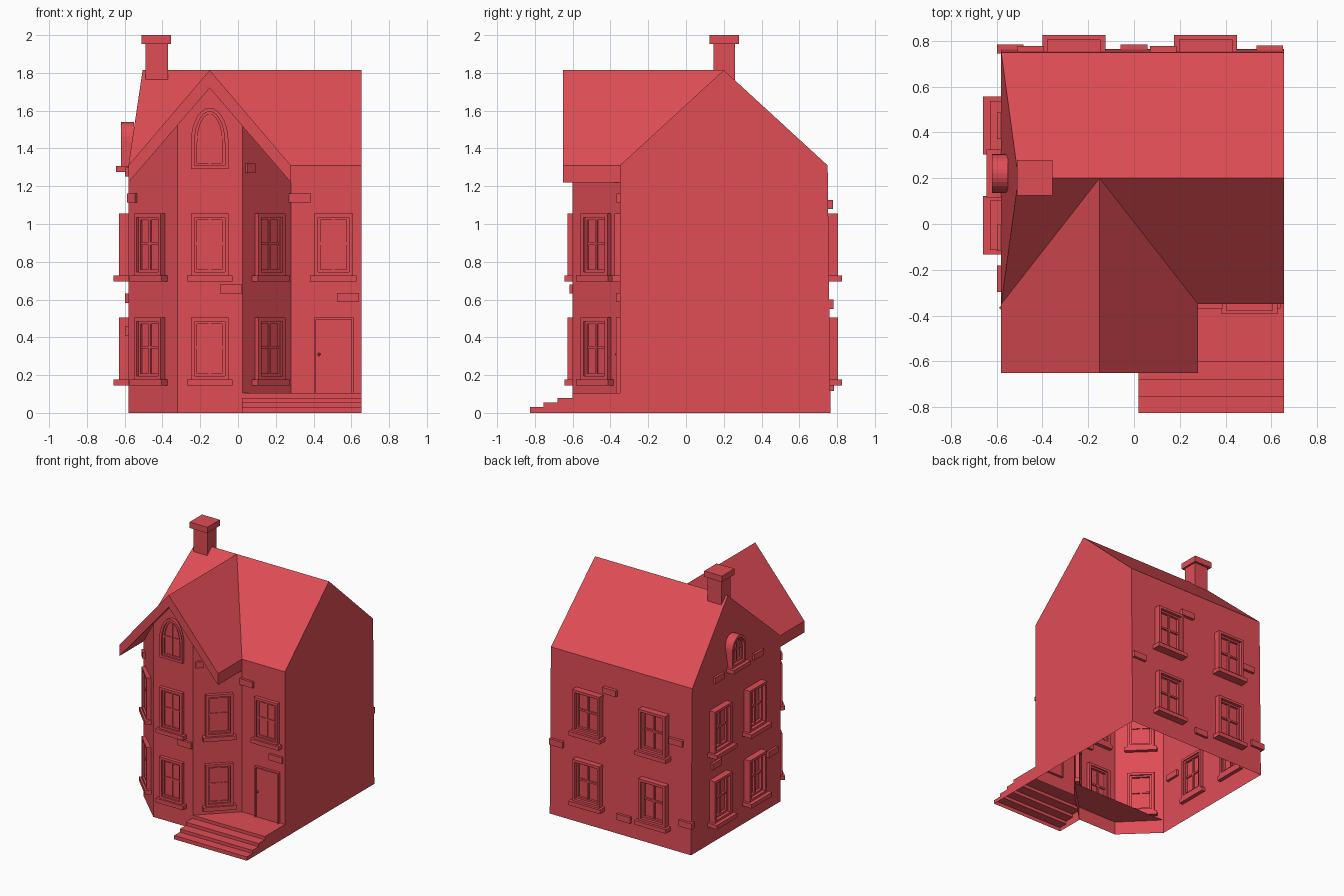
import bpy, bmesh
from math import radians, cos, sin, pi
from mathutils import Matrix, Vector

cube = bpy.data.objects.get("Cube")
if cube:
    bpy.data.objects.remove(cube)

RED = (0.74, 0.074, 0.091, 1)
red = bpy.data.materials.new("brick red")
red.use_nodes = True
red.diffuse_color = RED
red.node_tree.nodes["Principled BSDF"].inputs["Base Color"].default_value = RED


def finish(name, bm, matrix=None):
    bmesh.ops.remove_doubles(bm, verts=bm.verts, dist=0.0001)
    bmesh.ops.recalc_face_normals(bm, faces=bm.faces)
    mesh = bpy.data.meshes.new(name)
    bm.to_mesh(mesh)
    bm.free()
    mesh.materials.append(red)
    obj = bpy.data.objects.new(name, mesh)
    if matrix:
        obj.matrix_world = matrix
    bpy.context.collection.objects.link(obj)
    return obj


def face(bm, *pts):
    bm.faces.new([bm.verts.new(p) for p in pts])


def box(bm, x0, x1, y0, y1, z0, z1):
    size = Matrix.Diagonal((x1 - x0, y1 - y0, z1 - z0, 1))
    mid = Matrix.Translation(((x0 + x1) / 2, (y0 + y1) / 2, (z0 + z1) / 2))
    bmesh.ops.create_cube(bm, size=1, matrix=mid @ size)


def on_wall(x, y, angle):
    """Local x runs along the wall, local -y points out of it."""
    return Matrix.Translation((x, y, 0)) @ Matrix.Rotation(radians(angle), 4, "Z")


# ---- house shell, open underneath ----
LEFT, RIGHT, FRONT, EAVE, RIDGE, RIDGE_Y = -0.58, 0.655, -0.35, 1.31, 1.815, 0.2
BAY_R, BAY_MID = 0.28, -0.15


def section(x, ridge_x):
    return [(x, FRONT, 0), (x, FRONT, EAVE), (ridge_x, RIDGE_Y, RIDGE),
            (x, 0.75, EAVE), (x, 0.765, 0)]


bm = bmesh.new()
a, b = section(LEFT, -0.505), section(RIGHT, RIGHT)
face(bm, *b)
face(bm, a[0], a[1], a[3], a[4])
face(bm, a[1], a[2], a[3])
for i in (1, 2, 3):
    face(bm, a[i], b[i], b[i + 1], a[i + 1])
face(bm, (BAY_R, FRONT, 0), b[0], b[1], (BAY_R, FRONT, EAVE))
finish("house_walls_and_roof", bm)

# ---- front bay walls ----
bay = [(LEFT, FRONT), (-0.32, -0.6), (0.025, -0.6), (BAY_R, FRONT)]


def under_roof(x):
    return 1.74 - 1.163 * abs(x - BAY_MID)


bm = bmesh.new()
for p, q in zip(bay, bay[1:]):
    top = [(*q, under_roof(q[0])), (*p, under_roof(p[0]))]
    if p[1] == q[1]:
        top.insert(1, (BAY_MID, p[1], under_roof(BAY_MID)))
    face(bm, (*p, 0), (*q, 0), *top)
finish("bay_walls", bm)

# ---- bay gable roof running back into the main ridge ----
chevron = [(LEFT, 1.22, FRONT), (LEFT, EAVE, FRONT), (BAY_MID, RIDGE, RIDGE_Y),
           (BAY_R, EAVE, FRONT), (BAY_R, 1.22, FRONT), (BAY_MID, 1.72, RIDGE_Y - 0.1)]
bm = bmesh.new()
fr = [(x, -0.65, z) for x, z, y in chevron]
bk = [(x, y, z) for x, z, y in chevron]
face(bm, *fr)
for i in range(6):
    j = (i + 1) % 6
    face(bm, fr[i], fr[j], bk[j], bk[i])
finish("bay_roof", bm)

# ---- chimney ----
bm = bmesh.new()
box(bm, -0.49, -0.37, 0.145, 0.26, 1.7, 1.955)
box(bm, -0.51, -0.355, 0.125, 0.28, 1.953, 2.0)
finish("chimney", bm)

# ---- porch floor and steps, open underneath ----
bm = bmesh.new()
STEP_L = 0.02
stairs = []
z = 0
for y, top in ((-0.825, 0.03), (-0.755, 0.055), (-0.68, 0.08), (-0.6, 0.105)):
    stairs += [(y, z), (y, top)]
    z = top
for (y0, z0), (y1, z1) in zip(stairs, stairs[1:]):
    face(bm, (STEP_L, y0, z0), (RIGHT, y0, z0), (RIGHT, y1, z1), (STEP_L, y1, z1))
face(bm, *[(STEP_L, *s) for s in stairs], (STEP_L, -0.6, 0))
face(bm, *[(RIGHT, *s) for s in stairs], (RIGHT, FRONT, z), (RIGHT, FRONT, 0))
face(bm, (RIGHT, -0.6, z), (RIGHT, FRONT, z), (LEFT + 0.01, FRONT, z), (-0.32, -0.6, z))
finish("porch_steps", bm)


# ---- windows and door ----
def outline(w, z0, z1, spring, inset):
    """Rectangle, or an arch when a spring height is given."""
    h = w / 2 - inset
    pts = [(-h, z0 + inset), (h, z0 + inset)]
    if spring is None:
        return pts + [(h, z1 - inset), (-h, z1 - inset)]
    rise = z1 - spring - inset
    return pts + [(h * cos(pi * i / 14), spring + rise * sin(pi * i / 14)) for i in range(15)]


def ring(bm, outer, inner, out, back):
    n = len(outer)
    loops = [[(x, y, z) for x, z in pts]
             for pts, y in ((outer, back), (outer, -out), (inner, -out), (inner, back))]
    for k in range(4):
        p, q = loops[k], loops[(k + 1) % 4]
        for i in range(n):
            j = (i + 1) % n
            face(bm, p[i], p[j], q[j], q[i])


def window(name, x, y, angle, w, z0, z1, proud=0.028, sill=0.043, spring=None):
    bm = bmesh.new()
    shape = [outline(w, z0, z1, spring, i) for i in (0, 0.02, 0.034)]
    ring(bm, shape[0], shape[1], proud, 0.03)
    ring(bm, shape[1], shape[2], proud * 0.5, 0.02)
    face(bm, *[(px, -0.004, pz) for px, pz in shape[1]])
    mid = z0 + (z1 - z0) * 0.52
    h = w / 2 - 0.03
    box(bm, -0.007, 0.007, -proud * 0.4, 0.01, z0 + 0.03, z1 - 0.03)
    box(bm, -h, h, -proud * 0.38, 0.01, mid - 0.007, mid + 0.007)
    if sill:
        s = w / 2 + 0.02
        box(bm, -s, s, -sill, 0.03, z0 - 0.03, z0 + 0.002)
    finish(name, bm, on_wall(x, y, angle))


for floor, z0 in (("lower", 0.175), ("upper", 0.725)):
    z1 = z0 + 0.33
    window(floor + "_bay_front_window", BAY_MID, -0.6, 0, 0.2, z0, z1)
    window(floor + "_bay_left_window", 0.16, -0.467, 45, 0.2, z0, z1)
    window(floor + "_bay_right_window", -0.46, -0.467, -45, 0.2, z0, z1)
    for tag, y in (("front", -0.005), ("rear", 0.43)):
        window(f"{floor}_side_{tag}_window", LEFT, y, -90, 0.215, z0, z1, 0.05, 0.08)
    for tag, x in (("right", -0.263), ("left", 0.313)):
        window(f"{floor}_back_{tag}_window", x, 0.76, 180, 0.235, z0, z1, 0.045, 0.065)
window("upper_porch_window", 0.505, FRONT, 0, 0.205, 0.725, 1.055)
window("bay_arched_window", BAY_MID, -0.6, 0, 0.2, 1.29, 1.615, 0.025, 0, 1.43)
window("side_arched_window", LEFT, 0.22, -90, 0.17, 1.305, 1.54, 0.04, 0.065, 1.44)

bm = bmesh.new()
door_edges = [[(-h, 0.1), (h, 0.1), (h, t), (-h, t)] for h, t in ((0.105, 0.505), (0.095, 0.495))]
ring(bm, *door_edges, 0.02, 0.02)
box(bm, -0.095, 0.095, -0.01, 0.015, 0.1, 0.495)
bmesh.ops.create_uvsphere(bm, u_segments=8, v_segments=6, radius=0.008,
                          matrix=Matrix.Translation((-0.078, -0.018, 0.31)))
finish("front_door", bm, on_wall(0.507, FRONT, 0))

# ---- raised bricks: wall point, facing, height ----
bricks = [(-0.037, -0.6, 0, 0.655), (0.328, FRONT, 0, 1.138), (0.582, FRONT, 0, 0.61),
          (0.06, -0.565, 45, 1.295), (-0.555, -0.374, -45, 1.138),
          (LEFT, 0.46, -90, 0.607), (LEFT, -0.24, -90, 0.435),
          (LEFT, 0.43, -90, 1.275), (LEFT, -0.06, -90, 1.275),
          (0.128, 0.76, 180, 1.103), (0.592, 0.762, 180, 0.575),
          (-0.45, 0.76, 180, 0.86), (0.0, 0.765, 180, 0.14), (-0.54, 0.765, 180, 0.235)]
for x, y, angle, z in bricks:
    bm = bmesh.new()
    half = 0.03 if abs(angle) == 45 else 0.058
    box(bm, -half, half, -0.018, 0.02, z - 0.024, z + 0.024)
    finish("raised_brick", bm, on_wall(x, y, angle))
